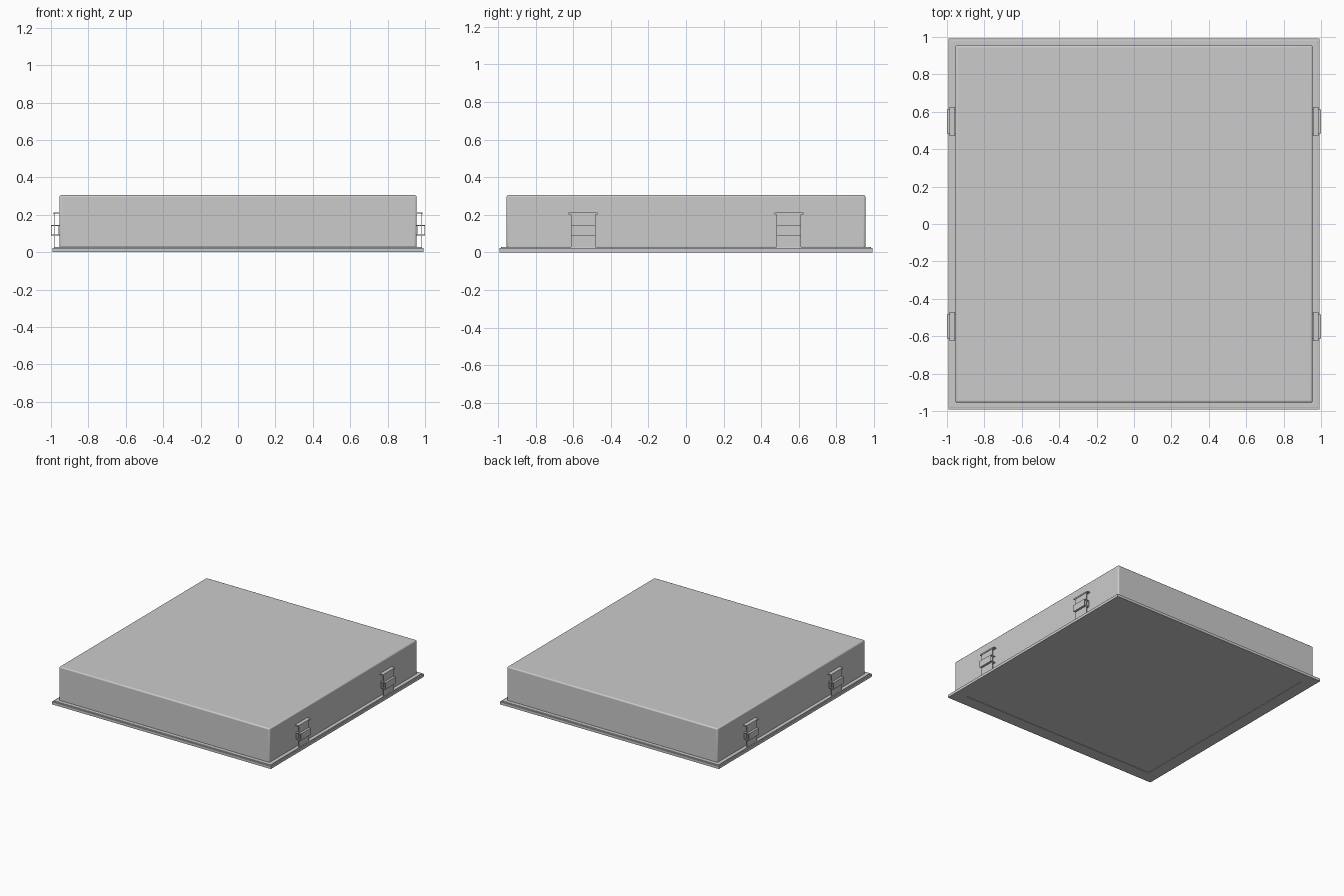
import bpy, bmesh

if "Cube" in bpy.data.objects:
    bpy.data.objects.remove(bpy.data.objects["Cube"])


def finish(name, bm, bevel=0.0, segments=3):
    bmesh.ops.recalc_face_normals(bm, faces=bm.faces)
    mesh = bpy.data.meshes.new(name)
    bm.to_mesh(mesh)
    bm.free()
    obj = bpy.data.objects.new(name, mesh)
    bpy.context.collection.objects.link(obj)
    if bevel:
        mod = obj.modifiers.new("soft_edges", 'BEVEL')
        mod.width = bevel
        mod.segments = segments
        mod.limit_method = 'ANGLE'
    return obj


def add_box(bm, x, y, z):
    verts = bmesh.ops.create_cube(bm, size=1)["verts"]
    for v in verts:
        v.co = [lo + (c + 0.5) * (hi - lo) for c, (lo, hi) in zip(v.co, (x, y, z))]
    return verts


def smooth(obj):
    bpy.ops.object.select_all(action='DESELECT')
    bpy.context.view_layer.objects.active = obj
    obj.select_set(True)
    bpy.ops.object.shade_smooth_by_angle()


# Housing box with softly rounded edges
bm = bmesh.new()
add_box(bm, (-0.955, 0.955), (-0.955, 0.955), (0.02, 0.305))
smooth(finish("housing", bm, 0.01))

# Flange plate with a shallow recessed panel underneath
bm = bmesh.new()
add_box(bm, (-0.993, 0.993), (-0.993, 0.993), (0, 0.022))
bm.faces.ensure_lookup_table()
bm.normal_update()
bottom = min(bm.faces, key=lambda f: f.calc_center_median().z)
bmesh.ops.inset_region(bm, faces=[bottom], thickness=0.143)
bmesh.ops.inset_region(bm, faces=[bottom], thickness=0.0005)
for v in bottom.verts:
    v.co.z = 0.003
finish("flange", bm)

# Stepped upper layer of the flange
bm = bmesh.new()
add_box(bm, (-0.984, 0.984), (-0.984, 0.984), (0.018, 0.029))
finish("flange_step", bm, 0.003, 2)

# Spring clips: two on each side wall
T = 0.004
for side, sx in (("left", -1), ("right", 1)):
    for end, cy in (("front", -0.548), ("back", 0.548)):
        def part(bm, x0, x1, half, z0, z1):
            add_box(bm, sorted((sx * x0, sx * x1)), (cy - half, cy + half), (z0, z1))

        # Upright strip
        bm = bmesh.new()
        part(bm, 0.978, 0.978 + T, 0.065, 0.025, 0.208)
        finish(f"clip_strip_{side}_{end}", bm)

        # Wider hooked cap
        bm = bmesh.new()
        part(bm, 0.957, 0.987, 0.078, 0.207, 0.213)
        part(bm, 0.983, 0.987, 0.078, 0.202, 0.208)
        finish(f"clip_cap_{side}_{end}", bm)

        # Open sheet-metal sleeve around the strip
        bm = bmesh.new()
        part(bm, 0.955, 1.0, 0.065, 0.09, 0.09 + T)
        part(bm, 0.955, 1.0, 0.065, 0.145 - T, 0.145)
        part(bm, 0.957, 0.957 + T, 0.065, 0.09, 0.145)
        part(bm, 1.0 - T, 1.0, 0.065, 0.09, 0.145)
        finish(f"clip_sleeve_{side}_{end}", bm)
